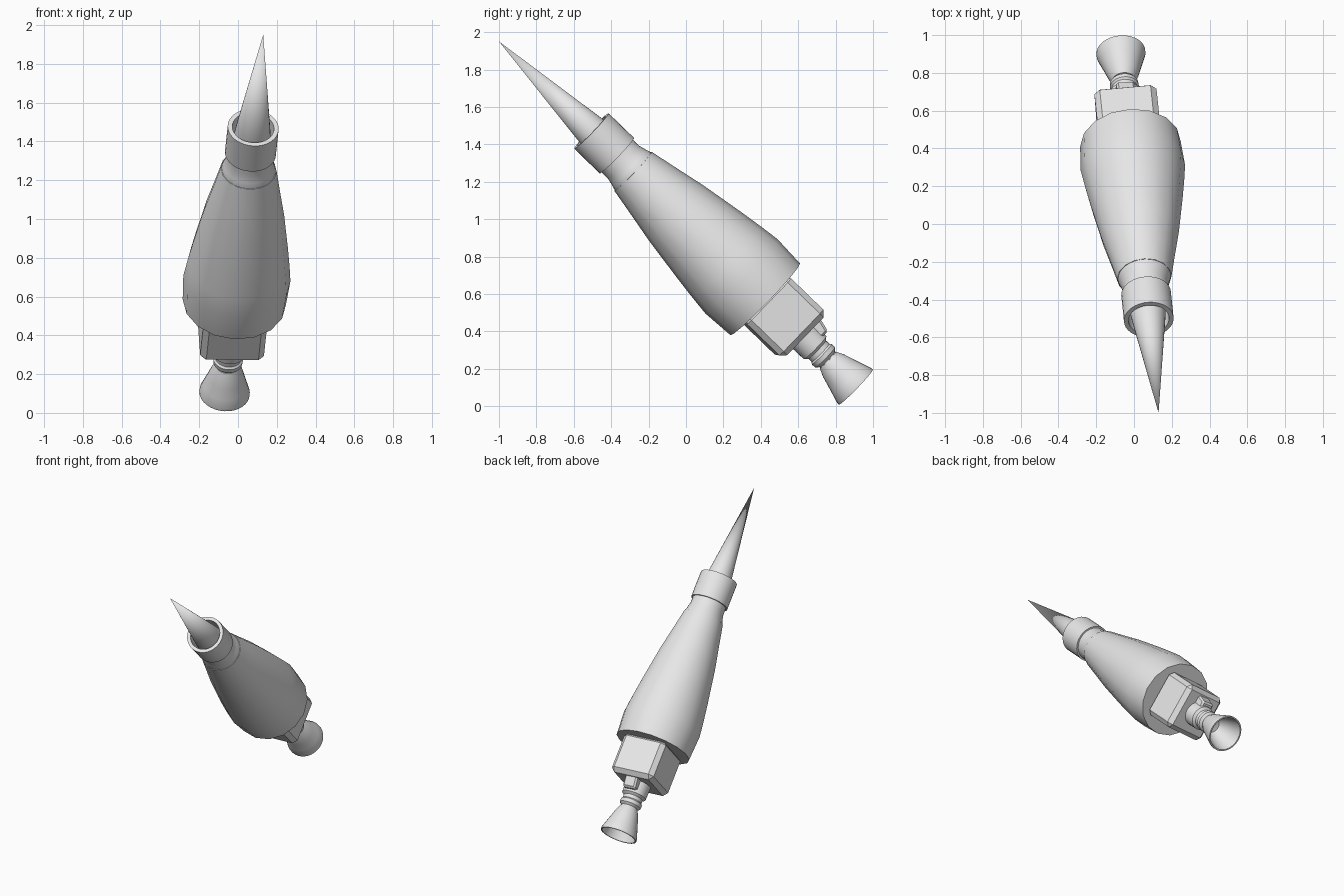
import bpy, bmesh, math
from mathutils import Matrix, Vector

if "Cube" in bpy.data.objects:
    bpy.data.objects.remove(bpy.data.objects["Cube"])

# One plain grey for every part
grey = bpy.data.materials.new("light_grey")
grey.use_nodes = True
grey.diffuse_color = (0.8, 0.8, 0.8, 1)
grey.node_tree.nodes["Principled BSDF"].inputs["Base Color"].default_value = grey.diffuse_color

# Tilted frame: local z runs up the axis to the tip, which is the origin
tip, tail = Vector((0.13, -1.0, 1.95)), Vector((-0.07, 0.91, 0.10))
axis = (tip - tail).normalized()
up = axis.cross(Vector((1, 0, 0))).normalized()
side = up.cross(axis)
frame = Matrix.Translation(tip) @ Matrix((side, up, axis)).transposed().to_4x4()


def finish(name, bm, angle=35):
    bmesh.ops.recalc_face_normals(bm, faces=bm.faces[:])
    bm.transform(frame)
    mesh = bpy.data.meshes.new(name)
    bm.to_mesh(mesh)
    bm.free()
    mesh.materials.append(grey)
    obj = bpy.data.objects.new(name, mesh)
    bpy.context.collection.objects.link(obj)
    bpy.ops.object.select_all(action='DESELECT')
    obj.select_set(True)
    bpy.context.view_layer.objects.active = obj
    bpy.ops.object.shade_smooth_by_angle(angle=math.radians(angle))
    return obj


def lathe(name, profile, sides=32):
    """Spin (distance behind the tip, radius) points about the axis."""
    bm = bmesh.new()
    verts = [bm.verts.new((r, 0, -s)) for s, r in profile]
    edges = [bm.edges.new(pair) for pair in zip(verts, verts[1:])]
    bmesh.ops.spin(bm, geom=verts + edges, cent=(0, 0, 0), axis=(0, 0, 1),
                   angle=math.tau, steps=sides, use_duplicate=False)
    bmesh.ops.remove_doubles(bm, verts=bm.verts[:], dist=0.0005)
    return finish(name, bm)


def box(name, start, end, low, high, half, bevel, twist=0, taper=1):
    """Bevelled block along the axis, narrowed in height at its rear end."""
    bm = bmesh.new()
    bmesh.ops.create_cube(bm, size=1)
    for v in bm.verts:
        rear = v.co.z < 0
        top = low + (high - low) * (taper if rear else 1)
        v.co = (math.copysign(half, v.co.x), top if v.co.y > 0 else low, -end if rear else -start)
    bmesh.ops.bevel(bm, geom=bm.edges[:], offset=bevel, segments=1, affect='EDGES')
    bm.transform(Matrix.Rotation(math.radians(twist), 4, 'Z'))
    return finish(name, bm, 20)


# Nose
lathe("nose_spike", [(0, 0), (0.69, 0.088), (0.84, 0.105)])
lathe("collar_ring", [(0.84, 0), (0.84, 0.108), (0.69, 0.108), (0.69, 0.132),
                      (0.88, 0.132), (0.88, 0)])
lathe("neck", [(0.87, 0.12), (0.93, 0.121), (0.97, 0.131), (1.0, 0.14), (1.02, 0.14)])

# Main body
lathe("body", [(1.0, 0), (1.0, 0.144), (1.15, 0.173), (1.32, 0.207), (1.57, 0.246),
               (1.7, 0.264), (1.81, 0.277), (1.987, 0.267), (1.987, 0)], 16)

# Tail
box("tail_block", 1.97, 2.27, -0.17, 0.17, 0.165, 0.03, 3)
lathe("tail_stem", [(2.25, 0.088), (2.36, 0.086), (2.375, 0.068), (2.4, 0.068), (2.41, 0.077),
                    (2.435, 0.075), (2.45, 0.058), (2.47, 0.058), (2.47, 0)])
box("stem_lug", 2.25, 2.345, 0.05, 0.135, 0.05, 0.012, taper=0.72)

# Open thin-walled bell
lathe("nozzle_bell", [(2.455, 0), (2.455, 0.062), (2.5, 0.083), (2.54, 0.095), (2.6, 0.114),
                      (2.65, 0.13), (2.664, 0.13), (2.664, 0.12), (2.6, 0.104),
                      (2.54, 0.083), (2.49, 0.055), (2.48, 0)])
